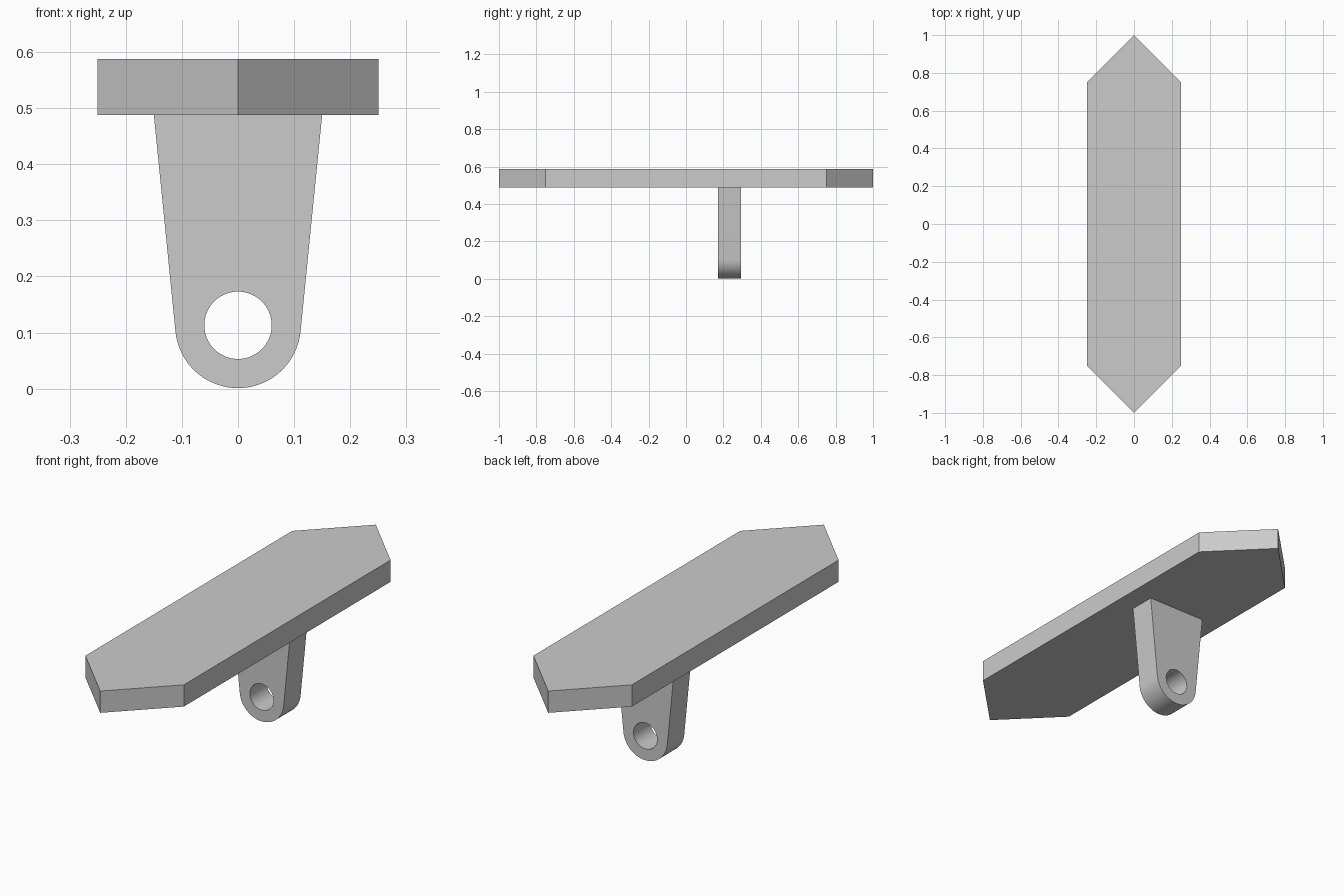
import bpy, bmesh
from math import cos, sin, pi, radians
from mathutils import Vector

cube = bpy.data.objects.get("Cube")
if cube:
    bpy.data.objects.remove(cube)

grey = bpy.data.materials.new("light grey")
grey.use_nodes = True
grey.diffuse_color = (0.6, 0.6, 0.6, 1)
grey.node_tree.nodes["Principled BSDF"].inputs["Base Color"].default_value = grey.diffuse_color


def extruded(name, loops, depth):
    """Fill the closed loops (later ones are holes) and extrude by depth."""
    bm = bmesh.new()
    edges = []
    for loop in loops:
        vs = [bm.verts.new(p) for p in loop]
        edges += [bm.edges.new((a, b)) for a, b in zip(vs, vs[1:] + vs[:1])]
    if len(loops) == 1:
        bm.faces.new(vs)
    else:
        bmesh.ops.triangle_fill(bm, edges=edges, use_beauty=True)
    geom = bmesh.ops.extrude_face_region(bm, geom=bm.faces[:], use_keep_orig=True)["geom"]
    moved = [g for g in geom if isinstance(g, bmesh.types.BMVert)]
    bmesh.ops.translate(bm, verts=moved, vec=Vector(depth))
    bmesh.ops.recalc_face_normals(bm, faces=bm.faces)
    mesh = bpy.data.meshes.new(name)
    bm.to_mesh(mesh)
    bm.free()
    mesh.materials.append(grey)
    obj = bpy.data.objects.new(name, mesh)
    bpy.context.collection.objects.link(obj)
    return obj


# Long plate with pointed ends
plate_z, plate_h, half_w, shoulder = 0.488, 0.1, 0.25, 0.75
outline = [(0, -1), (half_w, -shoulder), (half_w, shoulder),
           (0, 1), (-half_w, shoulder), (-half_w, -shoulder)]
extruded("plate", [[(x, y, plate_z) for x, y in outline]], (0, 0, plate_h))

# Tapered lug with rounded foot and pin hole
lug_y, lug_depth, pin_z, foot_r, hole_r = 0.172, 0.123, 0.113, 0.112, 0.06
steps, taper = 40, radians(5.7)


def arc(radius, start, end, count):
    return [(radius * cos(a), lug_y, pin_z + radius * sin(a))
            for a in (start + (end - start) * i / count for i in range(count + 1))]


foot = arc(foot_r, -pi + taper, -taper, steps)
lug_outline = foot + [(0.15, lug_y, plate_z), (-0.15, lug_y, plate_z)]
hole = arc(hole_r, 0, 2 * pi, 64)[:-1]
lug = extruded("lug", [lug_outline, hole], (0, lug_depth, 0))

bpy.ops.object.select_all(action="DESELECT")
lug.select_set(True)
bpy.context.view_layer.objects.active = lug
bpy.ops.object.shade_smooth_by_angle(angle=radians(30))
